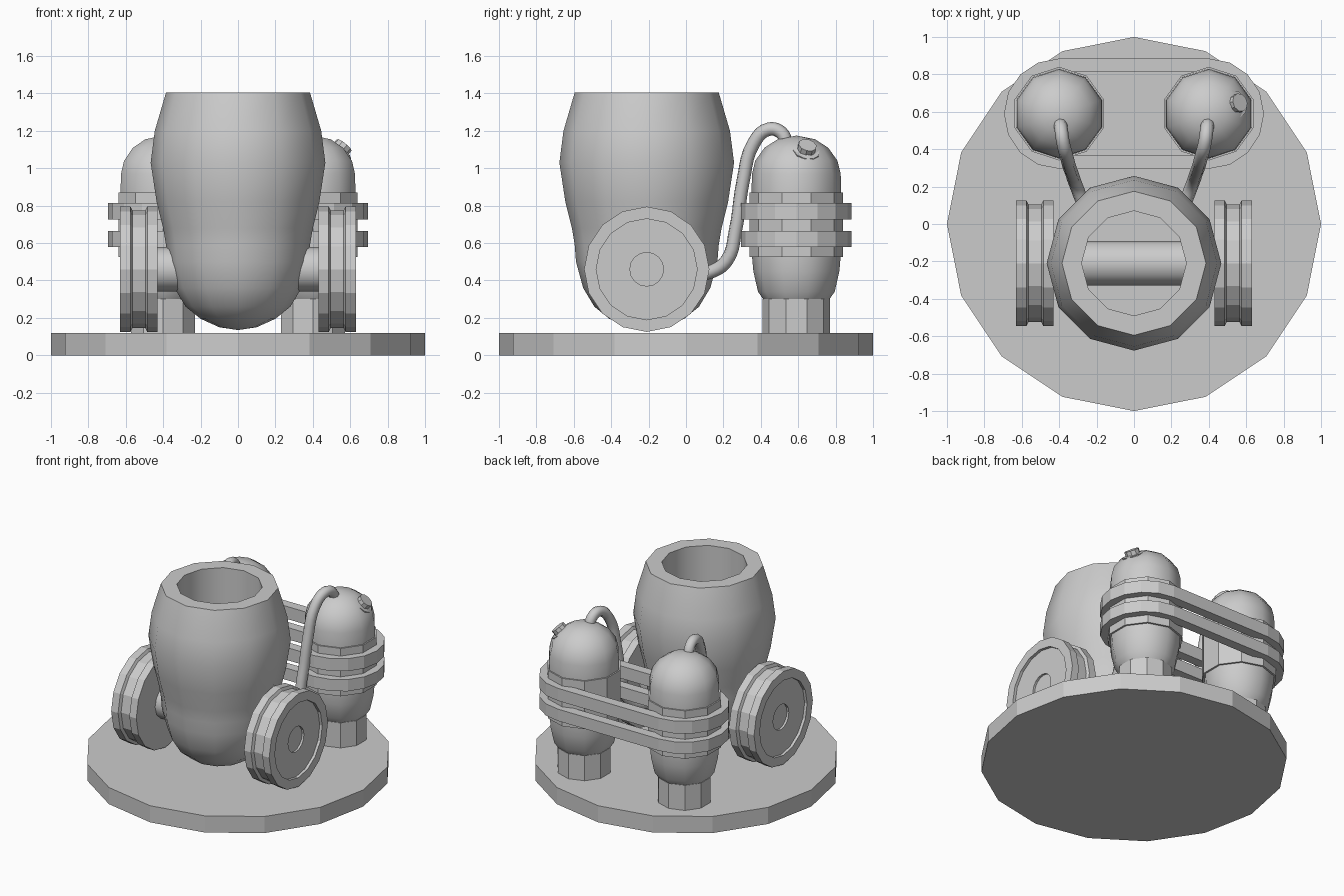
import bpy, bmesh, math
from mathutils import Matrix, Vector

if "Cube" in bpy.data.objects:
    bpy.data.objects.remove(bpy.data.objects["Cube"])

grey = bpy.data.materials.new("plain_grey")
grey.diffuse_color = (0.6, 0.6, 0.6, 1)
grey.use_nodes = True
grey.node_tree.nodes["Principled BSDF"].inputs["Base Color"].default_value = grey.diffuse_color


def finish(bm, name, angle):
    bmesh.ops.remove_doubles(bm, verts=bm.verts, dist=1e-5)
    bmesh.ops.recalc_face_normals(bm, faces=bm.faces)
    me = bpy.data.meshes.new(name)
    bm.to_mesh(me)
    bm.free()
    ob = bpy.data.objects.new(name, me)
    bpy.context.collection.objects.link(ob)
    me.materials.append(grey)
    if angle:
        bpy.ops.object.select_all(action='DESELECT')
        ob.select_set(True)
        bpy.context.view_layer.objects.active = ob
        bpy.ops.object.shade_smooth_by_angle(angle=math.radians(angle))
    return ob


def lathe(name, profile, n, loc, axis=(0, 0, 1), phase=0.0, angle=0):
    """Spin (radius, height) pairs, starting and ending at radius 0."""
    bm = bmesh.new()
    rings = []
    for r, z in profile:
        if r == 0:
            rings.append([bm.verts.new((0, 0, z))] * n)
        else:
            rings.append([bm.verts.new((r * math.cos(phase + math.tau * i / n),
                                        r * math.sin(phase + math.tau * i / n), z))
                          for i in range(n)])
    for a, b in zip(rings, rings[1:]):
        for i in range(n):
            j = (i + 1) % n
            quad = list(dict.fromkeys((a[i], a[j], b[j], b[i])))
            bm.faces.new(quad)
    rot = Vector((0, 0, 1)).rotation_difference(Vector(axis)).to_matrix().to_4x4()
    bm.transform(Matrix.Translation(loc) @ rot)
    return finish(bm, name, angle)


def cyl(name, r, z0, z1, n, loc, **kw):
    return lathe(name, [(0, z0), (r, z0), (r, z1), (0, z1)], n, loc, **kw)


def strap(name, z0, z1):
    """Hollow stadium-shaped band around both tanks."""
    def outline(R):
        return [(s * (0.4 + R * math.cos(a)), 0.59 + s * R * math.sin(a))
                for s in (1, -1)
                for a in [math.radians(-90 + 22.5 * k) for k in range(9)]]
    bm = bmesh.new()
    loops = [[bm.verts.new((x, y, z)) for x, y in outline(R)]
             for R, z in ((0.295, z0), (0.295, z1), (0.225, z1), (0.225, z0))]
    n = len(loops[0])
    for k in range(4):
        a, b = loops[k], loops[(k + 1) % 4]
        for i in range(n):
            j = (i + 1) % n
            bm.faces.new((a[i], a[j], b[j], b[i]))
    finish(bm, name, 0)


# Base plate
cyl("base_plate", 1.0, 0, 0.12, 16, (0, 0, 0))

# Open vessel with a hollow inside
lathe("vessel", [(0, 0.135), (0.1, 0.15), (0.2, 0.195), (0.28, 0.26), (0.34, 0.36),
                 (0.378, 0.5), (0.385, 0.59), (0.40, 0.68), (0.435, 0.82), (0.467, 1.03),
                 (0.445, 1.2), (0.385, 1.405), (0.28, 1.405), (0.28, 0.42), (0, 0.42)],
      12, (0, -0.21, 0), angle=45)

# Axle through the vessel
cyl("axle", 0.12, -0.48, 0.48, 12, (0, -0.21, 0.46), axis=(1, 0, 0), angle=35)

wheel = [(0, 0.43), (0.335, 0.43), (0.335, 0.485), (0.315, 0.495), (0.315, 0.565),
         (0.335, 0.575), (0.335, 0.63), (0.27, 0.63), (0.27, 0.61), (0.09, 0.61),
         (0.09, 0.595), (0, 0.595)]
tank = [(0, 0.28), (0.17, 0.29), (0.205, 0.34), (0.23, 0.45), (0.237, 0.53), (0.24, 0.87),
        (0.237, 0.97), (0.22, 1.04), (0.17, 1.11), (0.1, 1.155), (0, 1.175)]

for s, side in ((1, "right"), (-1, "left")):
    # Grooved wheel
    lathe(side + "_wheel", wheel, 16, (0, -0.21, 0.46), axis=(s, 0, 0))
    # Tank, its foot and its sleeve
    at = (s * 0.4, 0.59, 0)
    cyl(side + "_tank_foot", 0.18, 0.12, 0.3, 10, at, phase=math.pi / 2)
    lathe(side + "_tank", tank, 10, at, phase=math.pi / 2, angle=40)
    cyl(side + "_tank_sleeve", 0.25, 0.525, 0.87, 10, at, phase=math.pi / 2)
    # Hose from the tank top down into the vessel
    cu = bpy.data.curves.new(side + "_hose", 'CURVE')
    cu.dimensions = '3D'
    cu.bevel_depth = 0.036
    cu.bevel_resolution = 2
    cu.resolution_u = 5
    cu.use_fill_caps = True
    pts = [(0.395, 0.54, 1.12), (0.39, 0.51, 1.19), (0.38, 0.44, 1.208), (0.36, 0.36, 1.13),
           (0.345, 0.305, 0.93), (0.33, 0.265, 0.67), (0.315, 0.22, 0.51),
           (0.28, 0.13, 0.445), (0.24, 0.03, 0.435)]
    sp = cu.splines.new('BEZIER')
    sp.bezier_points.add(len(pts) - 1)
    for bp, (x, y, z) in zip(sp.bezier_points, pts):
        bp.co = (s * x, y, z)
        bp.handle_left_type = bp.handle_right_type = 'AUTO'
    cu.materials.append(grey)
    bpy.context.collection.objects.link(bpy.data.objects.new(side + "_hose", cu))

# Straps holding the tanks together
strap("lower_strap", 0.58, 0.665)
strap("upper_strap", 0.725, 0.815)

# Filler cap on the right tank only
lathe("filler_cap", [(0, -0.04), (0.075, -0.04), (0.075, 0.01), (0.05, 0.01),
                     (0.05, 0.045), (0, 0.045)],
      10, (0.54, 0.64, 1.09), axis=Vector((0.6, 0.22, 0.75)).normalized())
